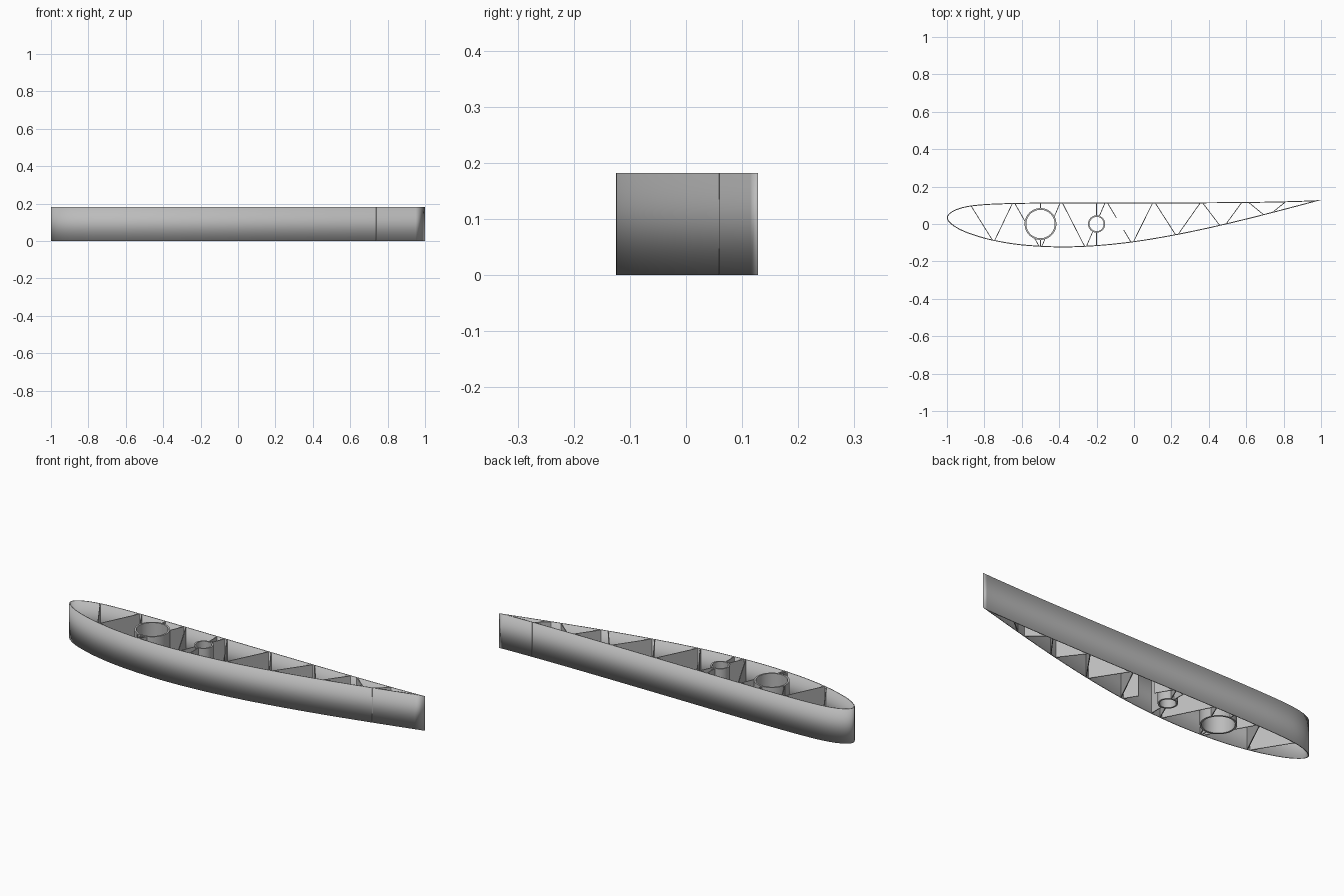
import bpy
import bmesh
from math import radians
from mathutils import Vector

cube = bpy.data.objects.get("Cube")
if cube:
    bpy.data.objects.remove(cube, do_unlink=True)

HEIGHT = 0.182
SKIN = 0.005
RIB = 0.004

grey = bpy.data.materials.new("mid grey")
grey.use_nodes = True
grey.diffuse_color = (0.5, 0.5, 0.5, 1)
grey.node_tree.nodes["Principled BSDF"].inputs["Base Color"].default_value = (0.5, 0.5, 0.5, 1)


def finish(name, bm, smooth=False):
    bmesh.ops.recalc_face_normals(bm, faces=bm.faces)
    mesh = bpy.data.meshes.new(name)
    bm.to_mesh(mesh)
    bm.free()
    mesh.materials.append(grey)
    obj = bpy.data.objects.new(name, mesh)
    bpy.context.collection.objects.link(obj)
    if smooth:
        bpy.ops.object.select_all(action="DESELECT")
        obj.select_set(True)
        bpy.context.view_layer.objects.active = obj
        bpy.ops.object.shade_smooth_by_angle(angle=radians(30))
    return obj


def spline(points, steps=4):
    """Smooth path through the points."""
    pts = [Vector(p) for p in points]
    pts = [2 * pts[0] - pts[1]] + pts + [2 * pts[-1] - pts[-2]]
    path = []
    for a, b, c, d in zip(pts, pts[1:], pts[2:], pts[3:]):
        for i in range(steps):
            t = i / steps
            path.append(0.5 * (2 * b + (c - a) * t + (2 * a - 5 * b + 4 * c - d) * t ** 2
                               + (3 * b - a - 3 * c + d) * t ** 3))
    return path + [pts[-2]]


# Wing skin: open tube following the aerofoil outline
outline = spline([
    (1, 0.128), (0.9, 0.124), (0.7, 0.119), (0.4, 0.116), (0, 0.115), (-0.4, 0.115),
    (-0.65, 0.112), (-0.8, 0.106), (-0.9, 0.094), (-0.97, 0.07), (-1, 0.038),
    (-0.985, 0.005), (-0.93, -0.032), (-0.85, -0.063), (-0.75, -0.09), (-0.6, -0.114),
    (-0.4, -0.125), (-0.2, -0.118), (0, -0.097), (0.2, -0.064), (0.4, -0.023),
    (0.6, 0.024), (0.8, 0.075), (1, 0.128)])[:-1]
bm = bmesh.new()
low = [bm.verts.new((p.x, p.y, 0)) for p in outline]
high = [bm.verts.new((p.x, p.y, HEIGHT)) for p in outline]
for i in range(len(outline)):
    j = (i + 1) % len(outline)
    bm.faces.new((low[i], low[j], high[j], high[i]))
skin = finish("wing_skin", bm, smooth=True)
wall = skin.modifiers.new("wall", "SOLIDIFY")
wall.thickness = SKIN
wall.offset = -1


# Spar tubes
def tube(name, x, outer, inner, sides=48):
    bm = bmesh.new()
    rings = []
    for radius, z in ((outer, 0), (outer, HEIGHT), (inner, HEIGHT), (inner, 0)):
        ring = bmesh.ops.create_circle(bm, segments=sides, radius=radius)["verts"]
        bmesh.ops.translate(bm, verts=ring, vec=(x, 0, z))
        rings.append(ring)
    for a, b in zip(rings, rings[1:] + rings[:1]):
        for i in range(sides):
            j = (i + 1) % sides
            bm.faces.new((a[i], a[j], b[j], b[i]))
    finish(name, bm, smooth=True)


MAIN, REAR, GAP = (-0.5, 0.083), (-0.2, 0.044), (-0.075, 0.038)
tube("main_spar_tube", MAIN[0], 0.085, 0.076)
tube("rear_spar_tube", REAR[0], 0.046, 0.038)


# Ribs: thin upright plates, broken where they meet a round opening
def plate(name, a, b):
    side = (b - a).orthogonal().normalized() * RIB / 2
    bm = bmesh.new()
    base = bm.faces.new([bm.verts.new((p.x, p.y, 0)) for p in (a - side, b - side, b + side, a + side)])
    top = bmesh.ops.extrude_face_region(bm, geom=[base])["geom"]
    bmesh.ops.translate(bm, vec=(0, 0, HEIGHT),
                        verts=[v for v in top if isinstance(v, bmesh.types.BMVert)])
    finish(name, bm)


def rib(name, a, b, opening=None):
    a, b = Vector(a), Vector(b)
    if not opening:
        plate(name, a, b)
        return
    centre, radius = Vector((opening[0], 0)), opening[1]
    along = (b - a).normalized()
    middle = (centre - a).dot(along)
    miss = (a + along * middle - centre).length
    half = max(radius ** 2 - miss ** 2, 0) ** 0.5
    plate(name + "_back", a, a + along * (middle - half))
    plate(name + "_front", a + along * (middle + half), b)


# Each rib runs from the back skin to the front skin
ribs = [
    ((-0.872, 0.098), (-0.757, -0.086), None), ((-0.65, 0.11), (-0.745, -0.088), None),
    ((-0.637, 0.11), (-0.508, -0.118), MAIN), ((-0.5, 0.113), (-0.5, -0.118), MAIN),
    ((-0.395, 0.113), (-0.492, -0.118), MAIN), ((-0.383, 0.113), (-0.264, -0.119), None),
    ((-0.155, 0.113), (-0.254, -0.119), REAR), ((-0.2, 0.113), (-0.2, -0.115), REAR),
    ((-0.142, 0.113), (-0.016, -0.097), GAP), ((0.1, 0.113), (-0.003, -0.095), None),
    ((0.113, 0.113), (0.222, -0.057), None), ((0.355, 0.114), (0.237, -0.054), None),
    ((0.366, 0.114), (0.459, -0.008), None), ((0.576, 0.115), (0.492, 0), None),
    ((0.612, 0.116), (0.694, 0.049), None), ((0.812, 0.12), (0.738, 0.06), None)]
for n, (a, b, opening) in enumerate(ribs, 1):
    rib(f"rib_{n}", a, b, opening)
